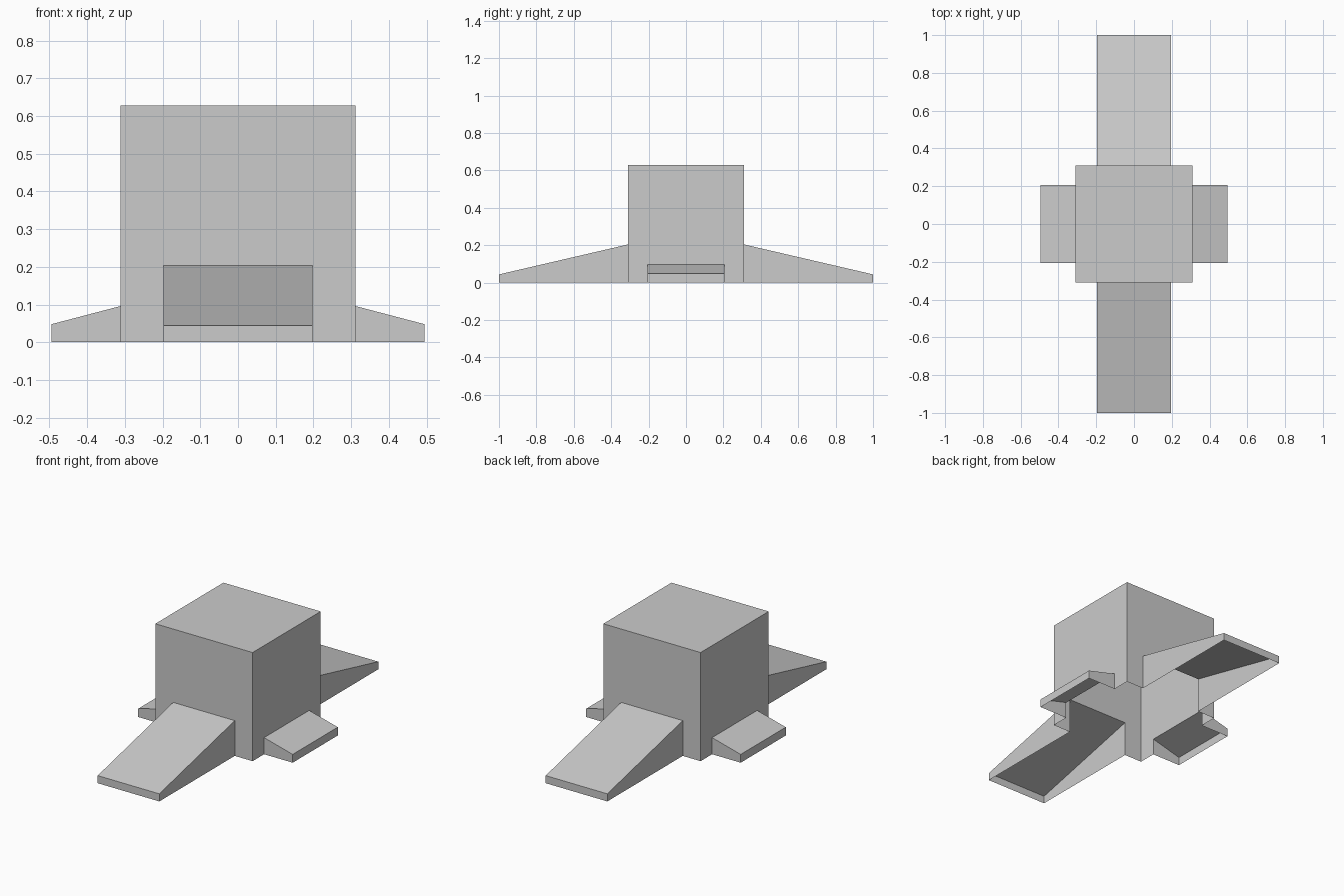
import bpy
import bmesh
from mathutils import Matrix, Vector

if "Cube" in bpy.data.objects:
    bpy.data.objects.remove(bpy.data.objects["Cube"], do_unlink=True)

HALF = 0.311    # half width of the central block
HEIGHT = 0.628

grey = bpy.data.materials.new("plain grey")
grey.use_nodes = True
grey.diffuse_color = (0.6, 0.6, 0.6, 1)
grey.node_tree.nodes["Principled BSDF"].inputs["Base Color"].default_value = grey.diffuse_color


def add_object(name, faces, turn=0):
    """Make an object from a list of corner loops, turned in quarter turns."""
    bm = bmesh.new()
    for loop in faces:
        bm.faces.new([bm.verts.new(Vector(p)) for p in loop])
    bmesh.ops.remove_doubles(bm, verts=bm.verts[:], dist=1e-5)
    bm.transform(Matrix.Rotation(turn * 1.5707963, 4, "Z"))
    mesh = bpy.data.meshes.new(name)
    bm.to_mesh(mesh)
    bm.free()
    mesh.materials.append(grey)
    bpy.context.collection.objects.link(bpy.data.objects.new(name, mesh))


def wall(half, top):
    """Front wall of the block with a doorway where the ramp joins it."""
    y = -HALF
    outline = [(-HALF, 0), (-half, 0), (-half, top), (half, top),
               (half, 0), (HALF, 0), (HALF, HEIGHT), (-HALF, HEIGHT)]
    return [[(x, y, z) for x, z in outline]]


def ramp(half, top, reach, lip):
    """Hollow wedge, open underneath and towards the block."""
    profile = [(-HALF, 0), (-HALF, top), (-reach, lip), (-reach, 0)]
    right = [(-half, y, z) for y, z in profile]
    left = [(half, y, z) for y, z in profile]
    slope = [right[1], right[2], left[2], left[1]]
    end = [right[2], right[3], left[3], left[2]]
    return [right, left[::-1], slope, end]


# Block lid
add_object("block_top", [[(-HALF, -HALF, HEIGHT), (HALF, -HALF, HEIGHT),
                          (HALF, HALF, HEIGHT), (-HALF, HALF, HEIGHT)]])

# Long ramps front and back, short ramps left and right
LONG = dict(half=0.197, top=0.204, reach=1.0, lip=0.044)
SHORT = dict(half=0.206, top=0.096, reach=0.494, lip=0.048)
for turn, (side, size) in enumerate([("front", LONG), ("left", SHORT),
                                     ("back", LONG), ("right", SHORT)]):
    add_object(side + "_wall", wall(size["half"], size["top"]), turn)
    add_object(side + "_ramp", ramp(**size), turn)
